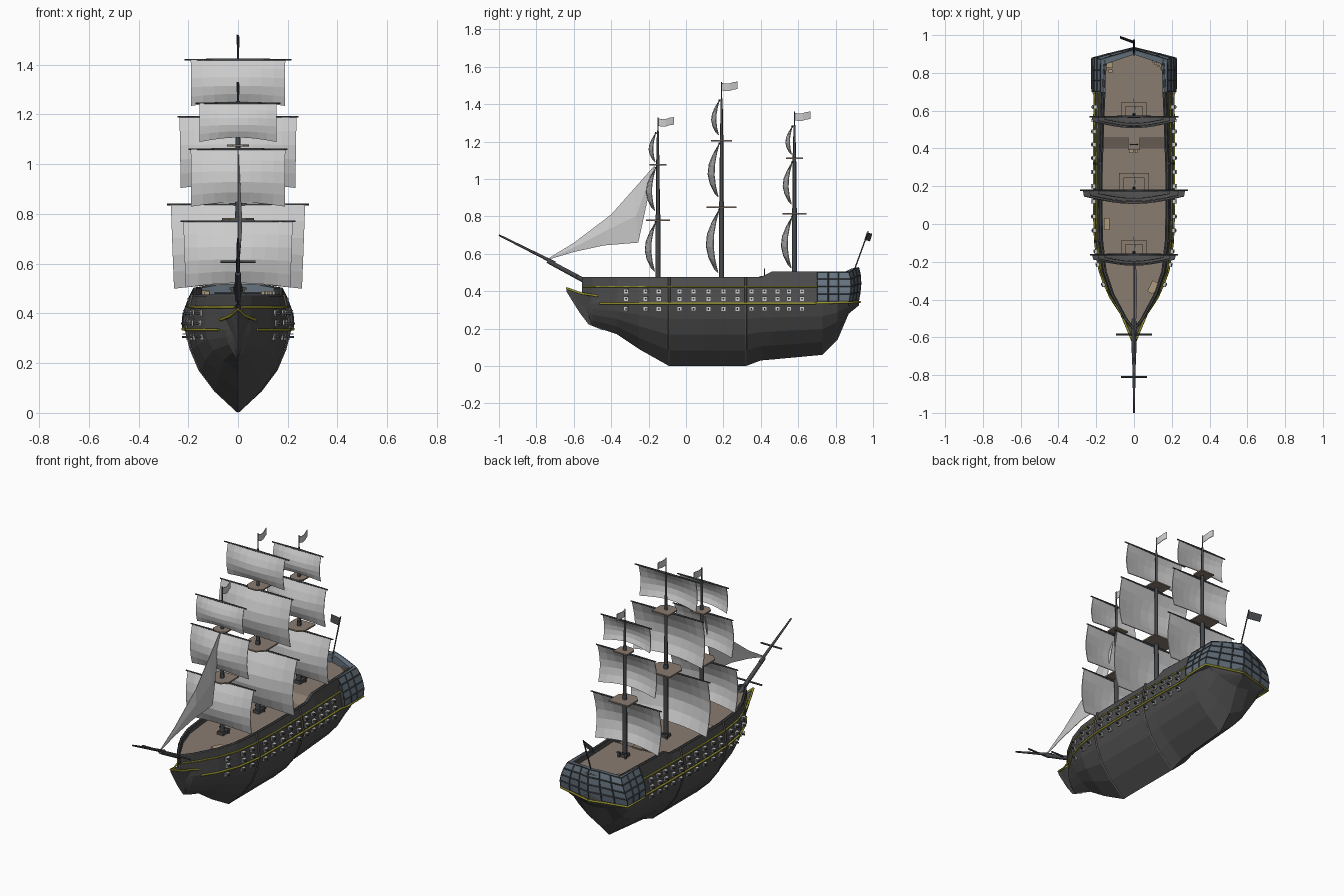
import bpy, bmesh, math
from mathutils import Matrix, Vector

if "Cube" in bpy.data.objects:
    bpy.data.objects.remove(bpy.data.objects["Cube"])

def mat(name, *c):
    m = bpy.data.materials.new(name)
    m.diffuse_color = (*c, 1)
    m.use_nodes = True
    m.node_tree.nodes["Principled BSDF"].inputs["Base Color"].default_value = m.diffuse_color
    return m

DARK = mat("dark_timber", .075, .075, .075)
SPAR = mat("spar_grey", .06, .065, .07)
DECK = mat("deck_wood", .25, .20, .16)
CRATE = mat("pale_wood", .42, .32, .2)
BRASS = mat("yellow_trim", .33, .31, .03)
GLASS = mat("gallery_blue", .13, .17, .21)
SAIL = mat("sail_cloth", .55, .55, .55)
WHITE = mat("port_white", .65, .65, .65)

def finish(name, bm, m):
    bmesh.ops.recalc_face_normals(bm, faces=bm.faces)
    me = bpy.data.meshes.new(name)
    bm.to_mesh(me)
    bm.free()
    ob = bpy.data.objects.new(name, me)
    bpy.context.collection.objects.link(ob)
    me.materials.append(m)
    return ob

def loft(name, rows, m, closed=False, caps=False):
    bm = bmesh.new()
    vs = [[bm.verts.new(p) for p in r] for r in rows]
    n = len(rows[0])
    for a, b in zip(vs, vs[1:]):
        for i in range(n if closed else n - 1):
            j = (i + 1) % n
            bm.faces.new((a[i], a[j], b[j], b[i]))
    if caps:
        bm.faces.new(vs[0])
        bm.faces.new(vs[-1])
    return finish(name, bm, m)

def solidify(ob, t, offset=0):
    md = ob.modifiers.new("thickness", 'SOLIDIFY')
    md.thickness, md.offset = t, offset

def tube(name, paths, r, m, res=1):
    # paths hold (x, y, z[, radius factor]) points
    cu = bpy.data.curves.new(name, 'CURVE')
    cu.dimensions, cu.bevel_depth, cu.bevel_resolution, cu.use_fill_caps = '3D', r, res, True
    for p in paths:
        s = cu.splines.new('POLY')
        s.points.add(len(p) - 1)
        for q, c in zip(s.points, p):
            q.co = (*c[:3], 1)
            q.radius = c[3] if len(c) > 3 else 1
    me = bpy.data.meshes.new_from_object(bpy.data.objects.new(name, cu))
    ob = bpy.data.objects.new(name, me)
    bpy.context.collection.objects.link(ob)
    me.materials.clear()
    me.materials.append(m)
    return ob

def boxes(name, items, m):
    # items hold (location, size, turn about z)
    bm = bmesh.new()
    for loc, size, rz in items:
        bmesh.ops.create_cube(bm, size=1, matrix=Matrix.Translation(loc)
                              @ Matrix.Rotation(rz, 4, 'Z') @ Matrix.Diagonal((*size, 1)))
    return finish(name, bm, m)

# Hull stations: y, keel z, half width at wale, half width at rail, rail z
ST = [(-.555, .31, .004, .01, .47), (-.50, .215, .05, .055, .47), (-.37, .17, .135, .125, .47),
      (-.25, .09, .18, .165, .47), (-.09, 0, .205, .183, .47), (.1, 0, .21, .187, .47),
      (.32, 0, .21, .185, .47), (.40, .03, .21, .182, .47), (.46, .035, .21, .18, .50),
      (.73, .06, .205, .17, .50), (.81, .14, .2, .167, .50), (.87, .28, .19, .162, .50),
      (.925, .325, .01, .01, .50)]

def station(y):
    for a, b in zip(ST, ST[1:]):
        if y <= b[0]:
            t = max(0, (y - a[0]) / (b[0] - a[0]))
            return [p + (q - p) * t for p, q in zip(a, b)]
    return list(ST[-1])

def section(s):
    y, k, w, wt, top = s
    low = [(w * f, k + (.335 - k) * t) for t, f in ((0, 0), (.25, .43), (.5, .73), (.75, .9), (1, 1))]
    return low + [(w * .5 + wt * .5, .42), (wt, top)]

def half(y, z):
    pr = section(station(y))
    for (x0, z0), (x1, z1) in zip(pr, pr[1:]):
        if z <= z1:
            return x0 + (x1 - x0) * max(0, (z - z0) / (z1 - z0))
    return pr[-1][0]

rings, deck = [], []
for s in ST:
    inner = max(s[3] - .02, .003)
    pr = section(s) + [(inner, s[4]), (inner, s[4] - .035)]
    rings.append([(x, s[0], z) for x, z in reversed(pr)] + [(-x, s[0], z) for x, z in pr[1:]])
    deck.append([(inner, s[0], s[4] - .025), (-inner, s[0], s[4] - .025)])
loft("hull", rings, DARK)
loft("deck", deck, DECK)

# Beakhead under the bowsprit
beak = []
for y, k, h, top in ((-.64, .40, .003, .414), (-.60, .335, .014, .40), (-.565, .28, .03, .388), (-.52, .222, .045, .375), (-.44, .19, .06, .372)):
    mid = (k + top) / 2
    beak.append([(h, y, top), (h * .45, y, mid), (0, y, k), (-h * .45, y, mid), (-h, y, top)])
loft("beakhead", beak, DARK, True, True)
tube("beak_rails", [[(0, -.64, .417), (i * .03, -.565, .39), (i * .07, -.47, .374)] for i in (1, -1)], .006, BRASS)

# Yellow wales and vertical hull riders
def wale(y0, y1, z, tail=()):
    n = 16
    ys = [y0 + (y1 - y0) * i / n for i in range(n + 1)]
    return [[(i * (half(y, z) + .002), y, z) for y in ys] + [(i * x, y, zz) for x, y, zz in tail] for i in (1, -1)]
tube("upper_wale", wale(-.55, .70, .425), .005, BRASS)
tube("lower_wale", wale(-.46, .68, .335, ((.222, .72, .337), (.222, .872, .34), (0, .93, .343))), .006, BRASS)
tube("hull_riders", [[(i * (x + .001), y, z + .006) for x, z in section(station(y))]
                     for y in (-.09, .32) for i in (1, -1)], .006, mat("rider_brown", .12, .10, .085))
tube("rail_cap", [[(i * (s[3] - .008), s[0], s[4]) for s in ST] for i in (1, -1)], .006, SPAR)

# Gun ports with frames, lids and barrels
frames, lids, barrels = [], [], []
for z in (.305, .36, .40):
    for y in (-.32, -.215, -.145, -.035, .04, .12, .20, .275, .35, .42, .49, .55, .62):
        a = math.atan2(half(y + .02, z) - half(y - .02, z), .04)
        for i in (1, -1):
            x = half(y, z)
            frames.append(((i * x, y, z), (.01, .022, .022), -a * i))
            lids.append(((i * (x + .01), y, z + .012), (.02, .022, .003), -a * i))
            barrels.append([(i * x, y, z), (i * (x + .022), y, z)])
boxes("port_frames", frames, WHITE)
boxes("port_lids", lids, WHITE)
tube("cannon_barrels", barrels, .005, SPAR)

# Stern gallery wrapped round the hull, with window bars
def gallery_row(x, dy, z, lift):
    r = [(x, .70, z), (x, .76, z), (x, .815, z), (x, .87 + dy, z), (x * .67, .888 + dy, z + lift * .4),
         (x * .33, .905 + dy, z + lift * .8), (0, .922 + dy, z + lift)]
    return r + [(-p[0], p[1], p[2]) for p in reversed(r[:-1])]
rows = [gallery_row(*a) for a in ((.222, 0, .343, .005), (.222, .008, .385, .01), (.210, .012, .425, .015),
                                 (.195, .010, .465, .02), (.176, 0, .502, .026))]
loft("stern_gallery", [gallery_row(.17, -.02, .338, 0)] + rows + [gallery_row(.152, -.025, .502, .022),
     gallery_row(.152, -.025, .465, 0)], GLASS)
wf = loft("gallery_window_bars", rows, SPAR).modifiers.new("bars", 'WIREFRAME')
wf.thickness = .007
boxes("gallery_ends", [((i * .185, .702, z), (w, .005, .042), 0) for i in (1, -1)
                       for z, w in ((.364, .07), (.405, .055), (.44, .035))], SPAR)

# Sails bulge forward
def sail(name, y, zt, zb, wt, wb):
    rows, h = [], zt - zb
    for r in range(6):
        v = r / 5
        row = []
        for c in range(9):
            u = c / 4 - 1
            k = math.cos(u * math.pi / 2)
            w = wt + (wb - wt) * v
            row.append((u * w, y - .012 - .19 * h * math.sin(math.pi * v * .93) * (.5 + .5 * k) - .012 * v * k,
                        zt - h * v + .018 * v * v * k))
        rows.append(row)
    solidify(loft(name, rows, SAIL), .004)

# Masts: name, y, top, platforms (z, half size), sails (yard z, foot z, yard half, head half, foot half)
MASTS = [
    ("fore", -.15, 1.33, ((.78, .065), (1.075, .045)),
     ((.77, .505, .232, .22, .21), (1.06, .83, .20, .19, .188), (1.245, 1.09, .17, .155, .155))),
    ("main", .19, 1.52, ((.85, .08), (1.205, .055)),
     ((.838, .50, .285, .27, .257), (1.19, .905, .243, .235, .23), (1.42, 1.235, .215, .19, .188))),
    ("mizzen", .58, 1.36, ((.815, .065), (1.11, .045)),
     ((.80, .525, .235, .22, .21), (1.09, .865, .20, .19, .188), (1.28, 1.13, .17, .155, .155)))]
for name, y, top, plats, sails in MASTS:
    z1, z2, z3 = plats[0][0], plats[1][0], sails[2][0]
    tube(name + "_mast", [[(0, y, .43, 1.1), (0, y, z1 + .03, 1)], [(0, y, z1 - .03, .8), (0, y, z2 + .03, .75)],
                          [(0, y, z2 - .03, .6), (0, y, z3, .5), (0, y, z3 + .01, .3), (0, y, top, .25)]], .0125, SPAR, 2)
    for i, (z, h) in enumerate(plats):
        shape = [(h, h), (h, -h * .5), (h * .5, -h), (-h * .5, -h), (-h, -h * .5), (-h, h)]
        loft(f"{name}_platform_{i+1}", [[(px, y + py, z + d) for px, py in shape] for d in (-.004, .004)], DECK, True, True)
    for i, (zt, zb, yw, a, b) in enumerate(sails):
        sail(f"{name}_sail_{i+1}", y, zt, zb, a, b)
        tube(f"{name}_yard_{i+1}", [[(-yw, y - .012, zt, .6), (0, y - .012, zt, 1), (yw, y - .012, zt, .6)]], .006, SPAR)
    # Pennant and mast-foot bitts
    fl = [[(.006 * math.sin(t * 4), y + .085 * t, top - .005 - d - .006 * math.sin(t * 5)) for d in (0, .04)]
          for t in (0, .25, .5, .75, 1)]
    solidify(loft(name + "_pennant", fl, WHITE), .003)
    zd = station(y)[4] - .012
    boxes(name + "_bitts", [((i * .022, y + .025, zd), (.01, .01, .035), 0) for i in (1, -1)]
          + [((0, y + .025, zd + .012), (.07, .008, .008), 0), ((0, y, zd - .005), (.04, .04, .02), 0)], DARK)

# Bowsprit, its cross spars and the jib
tube("bowsprit", [[(0, -.42, .39, 1.2), (0, -.74, .562, 1)], [(0, -.70, .55, .8), (0, -1, .70, .4)]], .0115, SPAR, 2)
tube("sprit_spars", [[(-.095, -.585, .482), (.095, -.585, .482)], [(-.07, -.81, .608), (.07, -.81, .608)]], .005, SPAR)
jib = []
for t, (luff, leech) in enumerate((((-.745, .57), (-.74, .568)), ((-.60, .658), (-.60, .61)), ((-.40, .81), (-.44, .645)),
                                  ((-.28, .945), (-.255, .66)), ((-.17, 1.07), (-.168, 1.065)))):
    b = (0, .006, .014, .014, 0)[t]
    jib.append([(0, *luff), (b, (luff[0] + leech[0]) / 2, (luff[1] + leech[1]) / 2), (b * .6, *leech)])
solidify(loft("jib_sail", jib, SAIL), .003)

# Ensign at the stern
tube("ensign_staff", [[(0, .895, .50), (0, .975, .72)]], .004, SPAR)
solidify(loft("ensign", [[(-.075 * t, .968 + .027 * t, .715 - .008 * t), (-.072 * t, .955 + .027 * t, .675 - .008 * t)]
                         for t in (0, .35, .7, 1)], SPAR), .003)

# Deck clutter: hatches, companionway, crates, steering wheel
boxes("deck_boxes", [((-.145, 0, .455), (.03, .065, .025), 0), ((.10, -.335, .455), (.035, .065, .025), -.45),
                     ((-.13, .84, .482), (.035, .03, .02), 0), ((-.125, .81, .48), (.02, .015, .015), 0),
                     ((-.015, .385, .455), (.025, .02, .025), 0), ((.012, .385, .453), (.015, .02, .02), 0)]
      + [((.10 + .015 * i, .86 - .012 * i, .482), (.012, .012, .016), 0) for i in range(4)], CRATE)
boxes("companionway", [((0, .43, .467), (.065, .075, .03), 0)], DECK)
tube("steering_wheel", [[(.018 * math.cos(a * math.pi / 6), .42, .50 + .018 * math.sin(a * math.pi / 6)) for a in range(13)],
                        [(-.02, .42, .50), (.02, .42, .50)], [(0, .42, .47), (0, .42, .522)]], .003, DARK)
